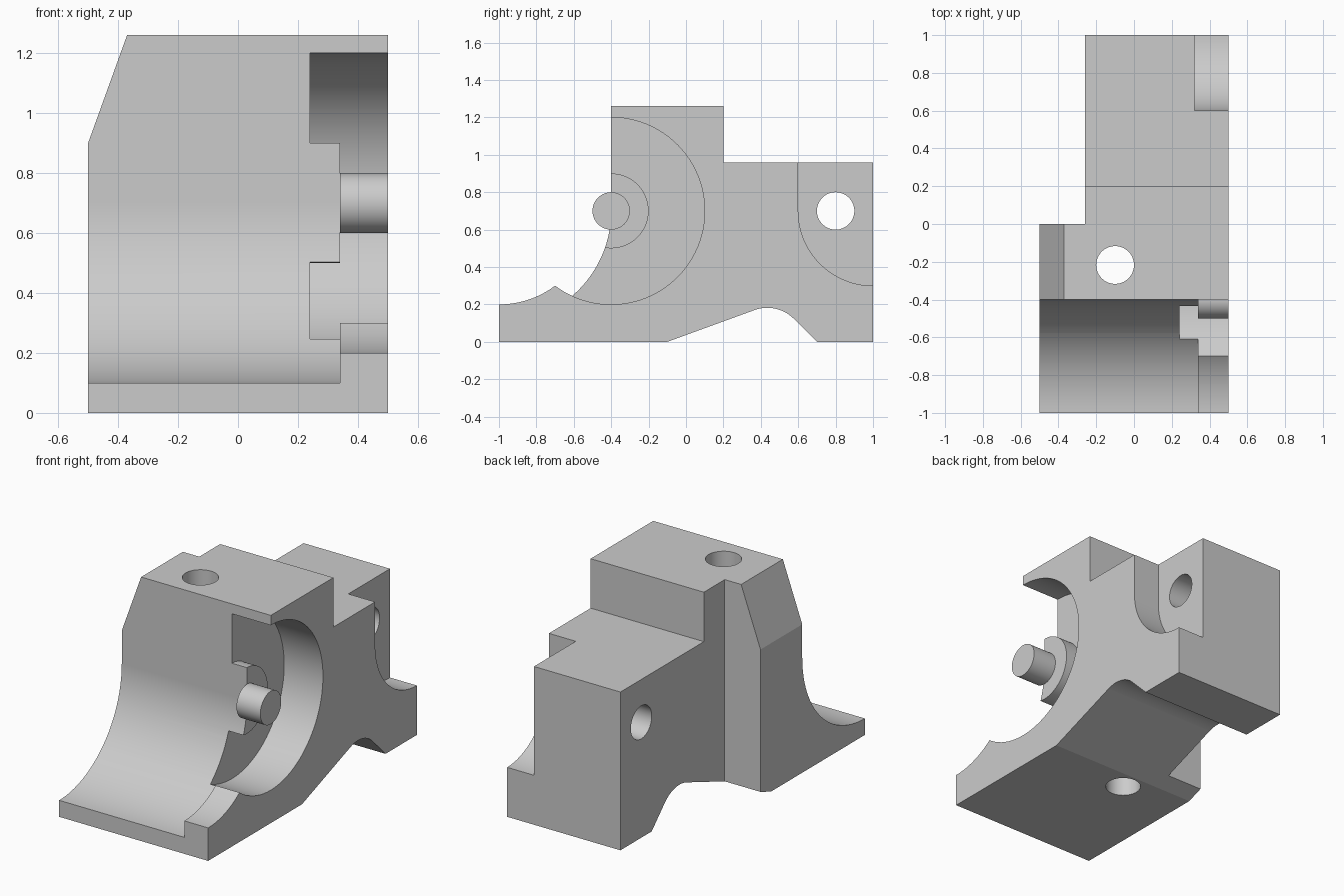
import bpy, bmesh, math
from math import sin, cos, radians

if "Cube" in bpy.data.objects:
    bpy.data.objects.remove(bpy.data.objects["Cube"])


def arc(cy, cz, r, a0, a1, n):
    """Points on an arc, angles in degrees."""
    return [(cy + r * cos(radians(a0 + (a1 - a0) * i / n)),
             cz + r * sin(radians(a0 + (a1 - a0) * i / n))) for i in range(n + 1)]


def circle(cy, cz, r, n=64):
    return arc(cy, cz, r, 0, 360, n)[:-1]


def finish(name, bm):
    bmesh.ops.recalc_face_normals(bm, faces=bm.faces)
    mesh = bpy.data.meshes.new(name)
    bm.to_mesh(mesh)
    bm.free()
    ob = bpy.data.objects.new(name, mesh)
    bpy.context.collection.objects.link(ob)
    return ob


def prism(name, pts, axis, lo, hi):
    """Extrude a 2D profile along an axis from lo to hi."""
    place = {'x': lambda a, b, t: (t, a, b),
             'y': lambda a, b, t: (a, t, b),
             'z': lambda a, b, t: (a, b, t)}[axis]
    bm = bmesh.new()
    rings = [[bm.verts.new(place(a, b, t)) for a, b in pts] for t in (lo, hi)]
    for ring in rings:
        bm.faces.new(ring)
    n = len(pts)
    for i in range(n):
        j = (i + 1) % n
        bm.faces.new((rings[0][i], rings[0][j], rings[1][j], rings[1][i]))
    return finish(name, bm)


def combine(target, tool, operation):
    """Apply an exact boolean and remove the helper."""
    tool.hide_render = True
    mod = target.modifiers.new(operation.title(), 'BOOLEAN')
    mod.operation, mod.solver, mod.object = operation, 'EXACT', tool
    bpy.context.view_layer.objects.active = target
    bpy.ops.object.modifier_apply(modifier=mod.name)
    bpy.data.objects.remove(tool)


# Bracket body: side profile with front sweep and arched underside
profile = ([(-1, 0), (-0.1, 0)]
           + arc(0.435, -0.018, 0.2, 110, 45, 14)
           + [(0.7, 0), (1, 0), (1, 0.96), (0.2, 0.96), (0.2, 1.26), (-0.4, 1.26)]
           + arc(-1, 0.7, 0.6, 0, -90, 32))
body = prism("bracket_body", profile, 'x', -0.5, 0.5)

# Raised lip along the front right edge
lip = prism("front_lip", arc(-1, 0.7, 0.5, -90, -30, 24) + arc(-1, 0.7, 0.66, -30, -90, 24),
            'x', 0.34, 0.5)
combine(body, lip, 'UNION')

# Round right-side pocket, leaving a low boss in its middle
bm = bmesh.new()
rings = [[bm.verts.new((x, y, z)) for y, z in circle(-0.4, 0.7, r, 96)]
         for x, r in ((0.34, 0.2), (0.24, 0.2), (0.24, 0.5), (0.7, 0.5))]
for lower, upper in zip(rings, rings[1:]):
    for i in range(96):
        j = (i + 1) % 96
        bm.faces.new((lower[i], lower[j], upper[j], upper[i]))
bm.faces.new(rings[0])
bm.faces.new(rings[-1])
combine(body, finish("pocket_cutter", bm), 'DIFFERENCE')

# Rear left notch, sloped left shoulder, rear right pocket and the two through holes
cutters = [
    ("notch_cutter", [(-0.7, 0), (-0.26, 0), (-0.26, 1.2), (-0.7, 1.2)], 'z', -0.1, 1.5),
    ("slope_cutter", [(-0.513, 0.864), (-0.357, 1.296), (-0.7, 1.296), (-0.7, 0.864)], 'y', -1.2, 0.1),
    ("rear_pocket_cutter", [(1.2, 0.3), (1.2, 1.2), (0.6, 1.2)] + arc(1, 0.7, 0.4, 180, 270, 28),
     'x', 0.32, 0.7),
    ("side_hole_cutter", circle(0.8, 0.7, 0.1), 'x', -0.8, 0.8),
    ("upright_hole_cutter", circle(-0.1, -0.217, 0.1), 'z', -0.2, 1.5),
]
for cutter in cutters:
    combine(body, prism(*cutter), 'DIFFERENCE')

# Pin standing on the boss
pin = prism("pin", circle(-0.4, 0.7, 0.1), 'x', 0.34, 0.5)

# Smooth curved walls with crisp edges
for ob in (body, pin):
    bpy.ops.object.select_all(action='DESELECT')
    ob.select_set(True)
    bpy.context.view_layer.objects.active = ob
    bpy.ops.object.shade_smooth_by_angle(angle=radians(15))
    weighted = ob.modifiers.new("Weighted Normals", 'WEIGHTED_NORMAL')
    weighted.keep_sharp = True
